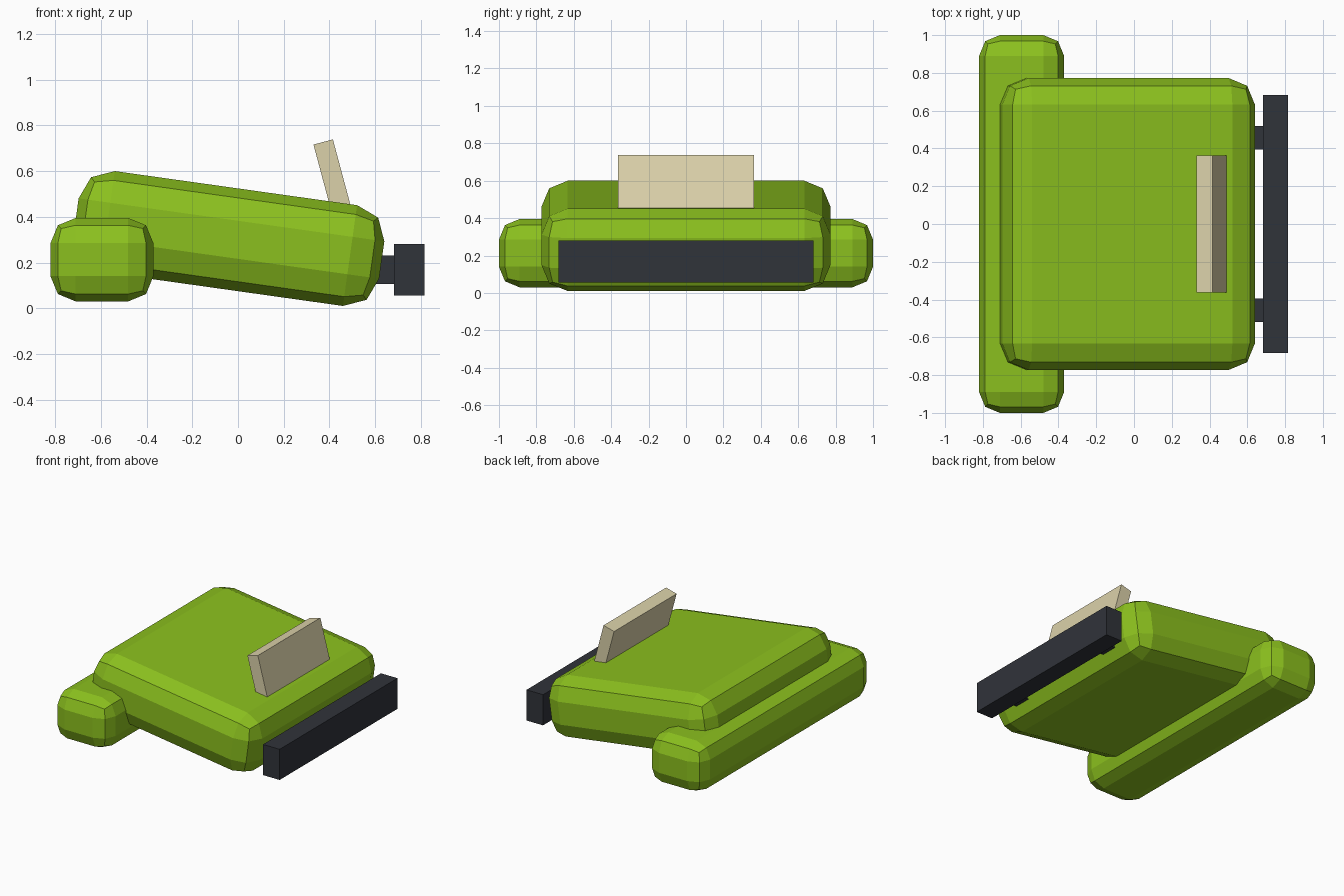
import bpy, math

if "Cube" in bpy.data.objects:
    bpy.data.objects.remove(bpy.data.objects["Cube"])


def material(name, rgb):
    m = bpy.data.materials.new(name)
    m.diffuse_color = (*rgb, 1)
    m.use_nodes = True
    m.node_tree.nodes["Principled BSDF"].inputs["Base Color"].default_value = m.diffuse_color
    return m


GREEN = material("green", (0.26, 0.53, 0.013))
DARK = material("dark", (0.03, 0.033, 0.042))
TAN = material("tan", (0.71, 0.64, 0.40))


def box(name, loc, size, mat, tilt=0, bevel=0):
    bpy.ops.mesh.primitive_cube_add(size=1, location=loc)
    o = bpy.context.object
    o.name = name
    o.scale = size
    bpy.ops.object.transform_apply(location=False, rotation=False, scale=True)
    o.rotation_euler.y = math.radians(tilt)
    o.data.materials.append(mat)
    if bevel:
        b = o.modifiers.new("rounding", 'BEVEL')
        b.width = bevel
        b.segments = 2
    return o


# Tilted main body
box("body", (-0.04, 0, 0.305), (1.35, 1.545, 0.445), GREEN, 8, 0.14)

# Wide rounded roll across the back
box("rear_roll", (-0.595, 0, 0.2125), (0.45, 2, 0.365), GREEN, 0, 0.11)

# Bumper bar and its two mounts
box("bumper", (0.749, 0, 0.168), (0.134, 1.366, 0.225), DARK)
for side, tag in ((1, "left"), (-1, "right")):
    box("bumper_mount_" + tag, (0.62, side * 0.457, 0.168), (0.16, 0.125, 0.124), DARK)

# Leaning plate on top
box("top_plate", (0.4165, 0, 0.563), (0.088, 0.725, 0.34), TAN, -15)
